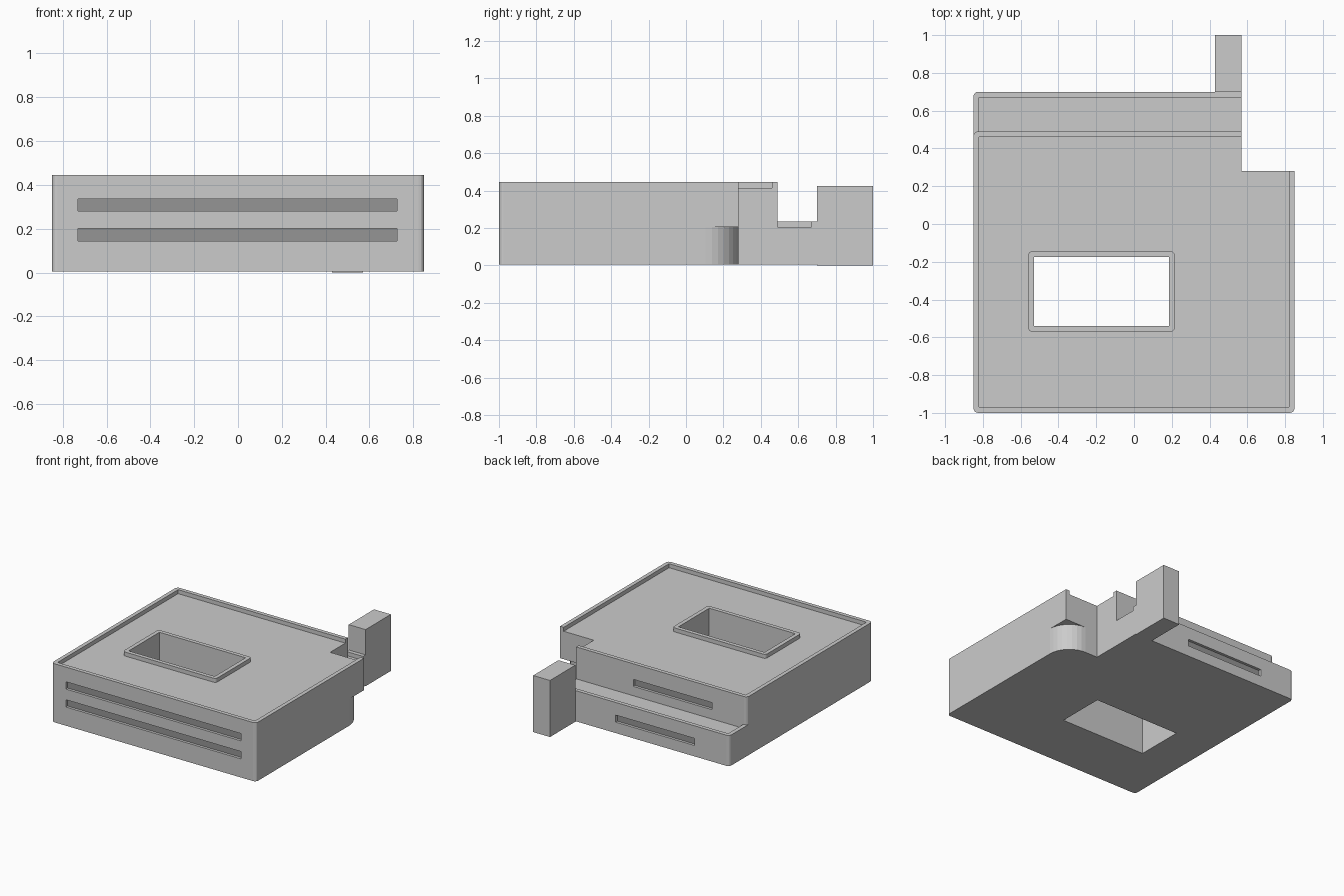
import bpy, bmesh, math
from mathutils import Vector

if "Cube" in bpy.data.objects:
    bpy.data.objects.remove(bpy.data.objects["Cube"])

BASE, FLOOR2, ROOF, TOP = 0.005, 0.205, 0.415, 0.445
TERRACE_TOP = 0.235


def outline(corners):
    """Corners are (x, y) or (x, y, radius, segments), counter-clockwise."""
    pts = []
    n = len(corners)
    for i, c in enumerate(corners):
        p = Vector(c[:2])
        if len(c) == 2:
            pts.append(p)
            continue
        r, seg = c[2], c[3]
        a = (Vector(corners[i - 1][:2]) - p).normalized()
        b = (Vector(corners[(i + 1) % n][:2]) - p).normalized()
        centre = p + (a + b) * r
        for k in range(seg + 1):
            t = math.pi / 2 * k / seg
            pts.append(centre - b * r * math.cos(t) - a * r * math.sin(t))
    return pts


def prism(name, corners, z0, z1):
    bm = bmesh.new()
    face = bm.faces.new([bm.verts.new((p.x, p.y, z0)) for p in outline(corners)])
    ext = bmesh.ops.extrude_face_region(bm, geom=[face])
    top = [v for v in ext["geom"] if isinstance(v, bmesh.types.BMVert)]
    bmesh.ops.translate(bm, verts=top, vec=(0, 0, z1 - z0))
    bmesh.ops.recalc_face_normals(bm, faces=bm.faces)
    mesh = bpy.data.meshes.new(name)
    bm.to_mesh(mesh)
    bm.free()
    ob = bpy.data.objects.new(name, mesh)
    bpy.context.collection.objects.link(ob)
    return ob


def rect(x0, x1, y0, y1, *r):
    return [(x0, y0, *r), (x1, y0, *r), (x1, y1, *r), (x0, y1, *r)]


def boolean(target, other, operation="DIFFERENCE"):
    mod = target.modifiers.new("cut", "BOOLEAN")
    mod.operation, mod.solver, mod.object = operation, "EXACT", other
    other.hide_render = True
    bpy.context.view_layer.objects.active = target
    bpy.ops.object.modifier_apply(modifier=mod.name)
    bpy.data.objects.remove(other)


R = (0.025, 4)          # small vertical corner rounding

# Lower floor, with the big rounded corner under the overhang
building = prism("building", [(-0.85, -1, *R), (0.85, -1, *R), (0.85, 0.28, 0.175, 8),
                              (0.57, 0.28), (0.57, 0.7), (-0.85, 0.7, *R)], BASE, FLOOR2)

# Terrace parapet along the back and left edge
terrace = prism("terrace", [(-0.85, 0.4), (-0.82, 0.4), (-0.82, 0.67), (0.57, 0.67),
                            (0.57, 0.7), (-0.85, 0.7, *R)], FLOOR2 - 0.05, TERRACE_TOP)
boolean(building, terrace, "UNION")

# Upper floor with sunken roof, open towards the notch
upper = prism("upper_floor", [(-0.85, -1, *R), (0.85, -1, *R), (0.85, 0.28), (0.57, 0.28),
                              (0.57, 0.49), (-0.85, 0.49, *R)], FLOOR2, TOP)
boolean(upper, prism("roof_recess", [(-0.82, -0.97), (0.82, -0.97), (0.82, 0.32), (0.62, 0.32),
                                     (0.62, 0.46), (-0.82, 0.46)], ROOF, 0.6))
boolean(building, upper, "UNION")

# Courtyard shaft with raised rim
court = rect(-0.53, 0.185, -0.54, -0.175)
rim = prism("courtyard_rim", rect(-0.56, 0.215, -0.57, -0.145, 0.02, 4), ROOF - 0.02, TOP)
boolean(building, rim, "UNION")
boolean(building, prism("shaft", court, -0.2, 0.8))

# Ribbon windows: x range, wall y, inward direction, z range
glass = bpy.data.materials.new("dark_glass")
glass.diffuse_color = (0.3, 0.3, 0.3, 1)
glass.use_nodes = True
glass.node_tree.nodes["Principled BSDF"].inputs["Base Color"].default_value = glass.diffuse_color
windows = [
    ("front_lower", -0.73, 0.725, -1.0, 1, 0.145, 0.2),
    ("front_upper", -0.73, 0.725, -1.0, 1, 0.28, 0.335),
    ("back_lower", -0.56, 0.095, 0.7, -1, 0.087, 0.14),
    ("back_upper", -0.56, 0.095, 0.49, -1, 0.275, 0.328),
]
for name, x0, x1, y, d, z0, z1 in windows:
    ys = sorted((y - 0.1 * d, y + 0.024 * d))
    boolean(building, prism("slot", rect(x0, x1, *ys), z0, z1))
    ys = sorted((y + 0.02 * d, y + 0.03 * d))
    pane = prism(name + "_window", rect(x0, x1, *ys), z0, z1)
    pane.data.materials.append(glass)

# Free tower behind the building
prism("stair_tower", rect(0.43, 0.57, 0.7, 1.0), 0, 0.425)
